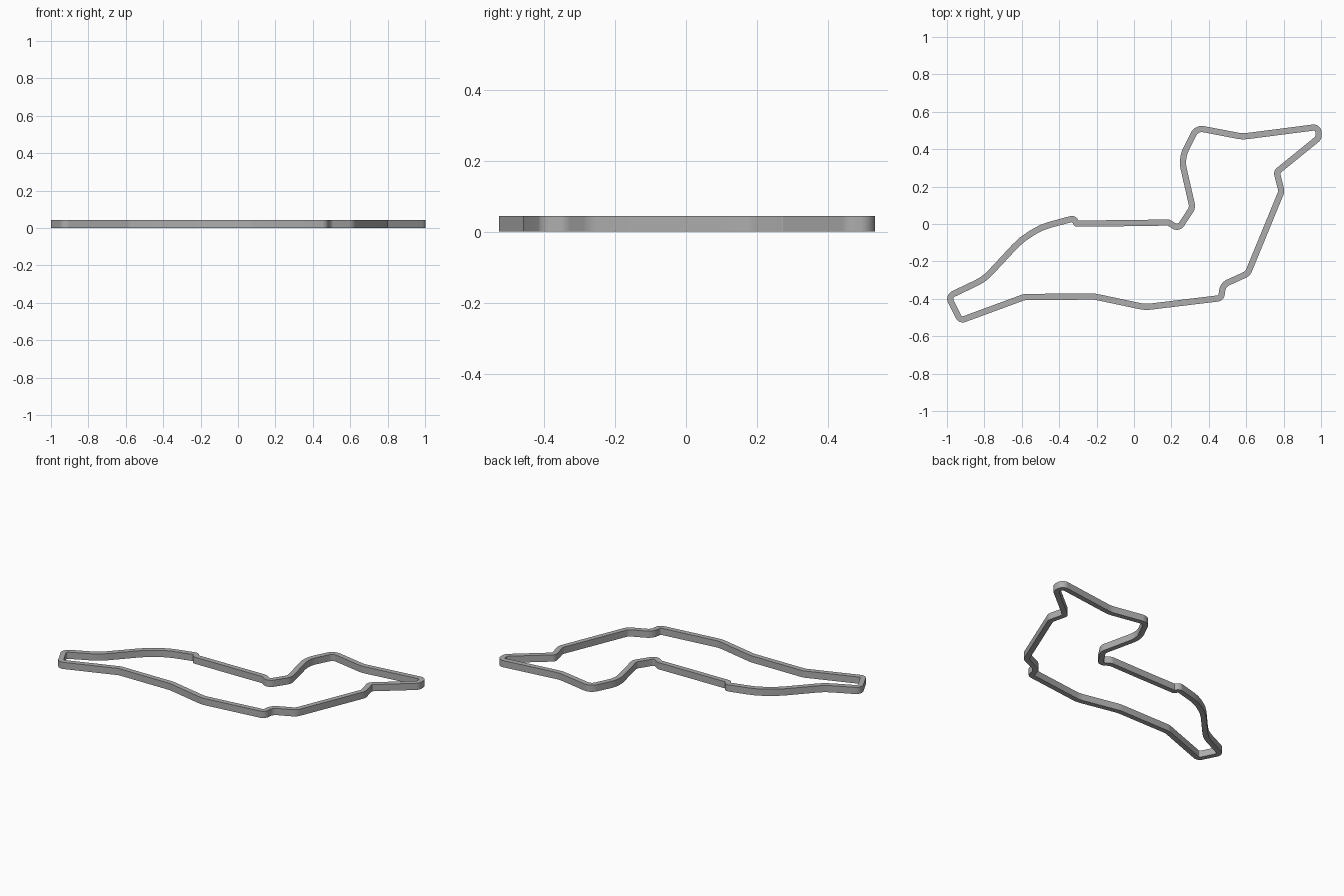
import bpy, bmesh, math
from mathutils import Vector

cube = bpy.data.objects.get("Cube")
if cube:
    bpy.data.objects.remove(cube, do_unlink=True)

HEIGHT, HALF_WIDTH = 0.044, 0.0165

# Centreline corners of the circuit: x, y, rounding radius
CORNERS = [
    (-0.993, -0.387, 0.03), (-0.80, -0.295, 0.25), (-0.60, -0.08, 0.4),
    (-0.49, -0.015, 0.3), (-0.322, 0.030, 0.018), (-0.308, 0.002, 0.004),
    (0.0, 0.005, 0), (0.185, 0.008, 0.03), (0.238, -0.026, 0.03),
    (0.313, 0.088, 0.05), (0.253, 0.35, 0.16), (0.335, 0.514, 0.05),
    (0.58, 0.467, 0.15), (0.985, 0.519, 0.035), (0.987, 0.460, 0.03),
    (0.763, 0.278, 0.02), (0.789, 0.175, 0.05), (0.608, -0.265, 0.05),
    (0.476, -0.325, 0.055), (0.466, -0.396, 0.025), (0.06, -0.445, 0.15),
    (-0.21, -0.388, 0.1), (-0.585, -0.39, 0.06), (-0.928, -0.516, 0.025),
]


def rounded_loop(corners):
    """Replace each corner with a circular fillet."""
    path = []
    for i, (x, y, r) in enumerate(corners):
        p = Vector((x, y))
        a = Vector(corners[i - 1][:2]) - p
        b = Vector(corners[(i + 1) % len(corners)][:2]) - p
        half = a.angle(b) / 2
        if r == 0 or half > 1.56:
            path.append(p)
            continue
        cut = min(r / math.tan(half), a.length * 0.48, b.length * 0.48)
        r = cut * math.tan(half)
        centre = p + (a.normalized() + b.normalized()).normalized() * (r / math.sin(half))
        start = p + a.normalized() * cut - centre
        end = p + b.normalized() * cut - centre
        steps = max(2, round(start.angle(end) / 0.15))
        for k in range(steps + 1):
            spoke = start.lerp(end, k / steps).normalized() if k else start.normalized()
            path.append(centre + spoke * r)
    return path


def offset_loop(path, distance):
    """Shift a closed path sideways with mitred joints."""
    out = []
    for i, p in enumerate(path):
        d1 = (p - path[i - 1]).normalized()
        d2 = (path[(i + 1) % len(path)] - p).normalized()
        n1, n2 = Vector((-d1.y, d1.x)), Vector((-d2.y, d2.x))
        miter = (n1 + n2).normalized()
        out.append(p + miter * distance / max(miter.dot(n1), 0.5))
    return out


# Track wall: rectangular section swept round the closed centreline
path = rounded_loop(CORNERS)
outer, inner = offset_loop(path, HALF_WIDTH), offset_loop(path, -HALF_WIDTH)
bm = bmesh.new()
rings = [[bm.verts.new((p.x, p.y, z)) for p in loop]
         for loop, z in ((outer, 0), (outer, HEIGHT), (inner, HEIGHT), (inner, 0))]
for i in range(len(path)):
    j = (i + 1) % len(path)
    for k in range(4):
        low, high = rings[k], rings[(k + 1) % 4]
        bm.faces.new((low[i], low[j], high[j], high[i]))
bmesh.ops.recalc_face_normals(bm, faces=bm.faces)
mesh = bpy.data.meshes.new("circuit_track")
bm.to_mesh(mesh)
bm.free()
track = bpy.data.objects.new("circuit_track", mesh)
bpy.context.collection.objects.link(track)

# Plain grey finish
grey = bpy.data.materials.new("grey")
grey.use_nodes = True
colour = (0.42, 0.42, 0.42, 1)
grey.diffuse_color = colour
grey.node_tree.nodes["Principled BSDF"].inputs["Base Color"].default_value = colour
mesh.materials.append(grey)

bpy.context.view_layer.objects.active = track
track.select_set(True)
bpy.ops.object.shade_smooth_by_angle(angle=math.radians(30))
